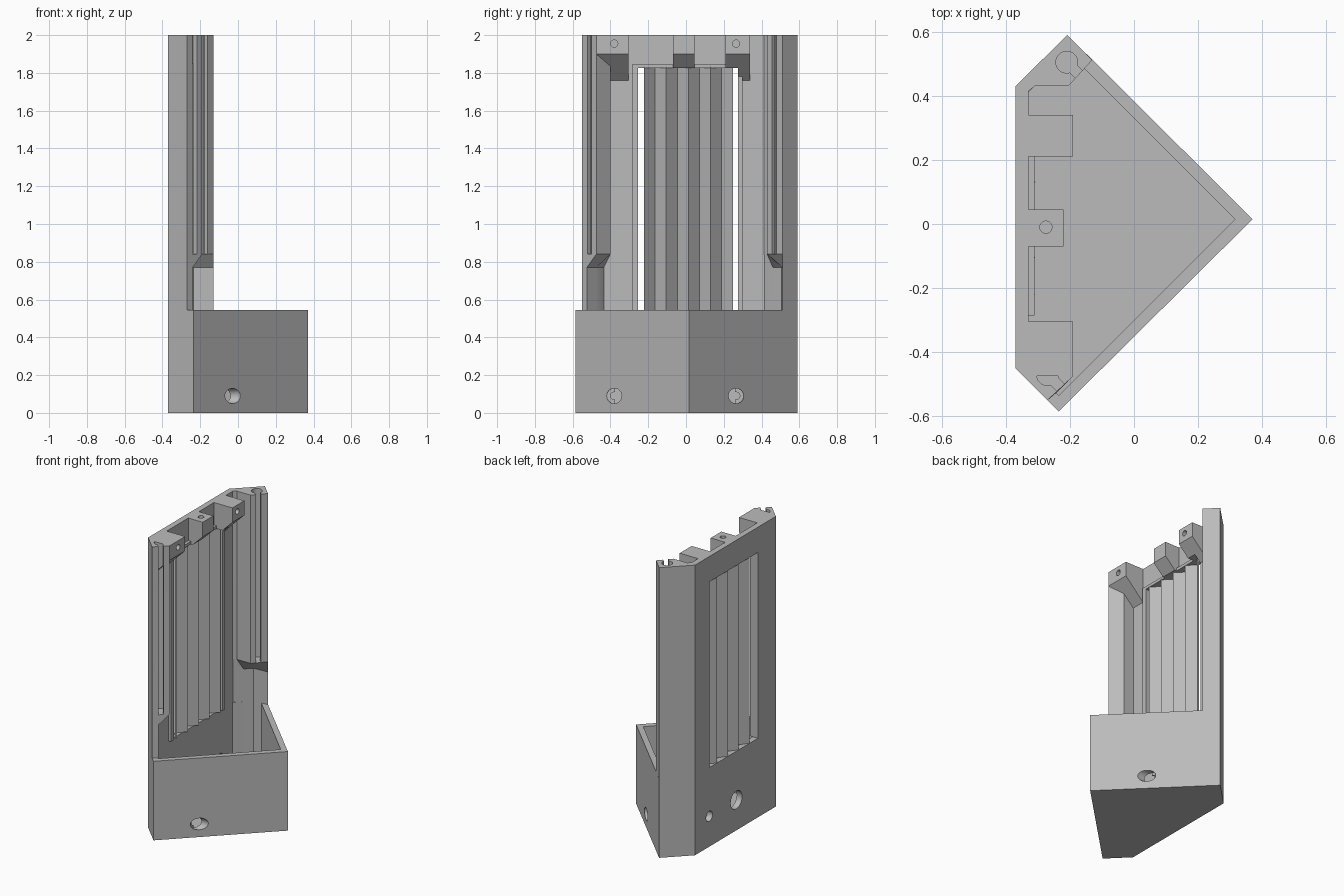
import bpy, bmesh, math
from mathutils import Matrix, Vector

if "Cube" in bpy.data.objects:
    bpy.data.objects.remove(bpy.data.objects["Cube"], do_unlink=True)

GREY = bpy.data.materials.new("light_grey_plastic")
GREY.use_nodes = True
colour = (0.5, 0.5, 0.5, 1)
GREY.diffuse_color = colour
GREY.node_tree.nodes["Principled BSDF"].inputs["Base Color"].default_value = colour


def finish(name, bm):
    bmesh.ops.recalc_face_normals(bm, faces=bm.faces)
    mesh = bpy.data.meshes.new(name)
    bm.to_mesh(mesh)
    bm.free()
    mesh.materials.append(GREY)
    ob = bpy.data.objects.new(name, mesh)
    bpy.context.scene.collection.objects.link(ob)
    return ob


def loft(name, layers):
    """Stack equal-sized outlines [(points, z), ...] into a solid."""
    bm = bmesh.new()
    rings = [[bm.verts.new((x, y, z)) for x, y in pts] for pts, z in layers]
    bm.faces.new(rings[0])
    bm.faces.new(rings[-1])
    for a, b in zip(rings, rings[1:]):
        for i in range(len(a)):
            j = (i + 1) % len(a)
            bm.faces.new((a[i], a[j], b[j], b[i]))
    return finish(name, bm)


def prism(name, pts, z0, z1):
    return loft(name, [(pts, z0), (pts, z1)])


def box(name, x0, x1, y0, y1, z0, z1):
    return prism(name, [(x0, y0), (x1, y0), (x1, y1), (x0, y1)], z0, z1)


def rod(name, centre, radius, length, axis="X"):
    bm = bmesh.new()
    turn = Matrix.Rotation(math.pi / 2, 4, "Y") if axis == "X" else Matrix()
    bmesh.ops.create_cone(bm, cap_ends=True, segments=32, radius1=radius, radius2=radius,
                          depth=length, matrix=Matrix.Translation(centre) @ turn)
    return finish(name, bm)


def cut(target, *cutters):
    for c in cutters:
        mod = target.modifiers.new("cut", "BOOLEAN")
        mod.operation, mod.solver, mod.object = "DIFFERENCE", "EXACT", c
        bpy.context.view_layer.objects.active = target
        bpy.ops.object.modifier_apply(modifier=mod.name)
        bpy.data.objects.remove(c, do_unlink=True)


BACK, INNER = -0.37, -0.33
RIM_Z, TOP = 0.545, 2.0
WIN_Y0, WIN_Y1, WIN_TOP = -0.255, 0.275, 1.825


def window_cutter():
    return box("window_cutter", -0.5, 0, WIN_Y0, WIN_Y1, RIM_Z, WIN_TOP)


def back_holes():
    return [rod("bore", (-0.36, 0.275, 0.21), 0.035, 0.2),
            rod("bore", (-0.36, -0.02, 0.21), 0.062, 0.2)]


# Hollow corner box
outer = [(BACK, 0.43), (-0.208, 0.59), (0.37, 0.015), (-0.235, -0.585), (BACK, -0.45)]
inner = [(INNER, 0.41), (-0.205, 0.535), (0.315, 0.015), (-0.235, -0.535), (INNER, -0.44)]
corner_box = prism("corner_box", outer, 0, RIM_Z)
cut(corner_box, prism("hollow", inner, 0.04, 1), *back_holes())
for y, x in ((-0.38, -0.025), (0.265, 0.12)):
    cut(corner_box, rod("bore", (x + 0.05, y, 0.09), 0.04, 0.2),
        rod("bore", (x, y, 0.09), 0.02, 0.3))

# Back plate above the box, with the window opening
back_plate = box("back_plate", BACK, INNER, -0.45, 0.43, RIM_Z, TOP)
cut(back_plate, window_cutter())

# Thin raised frame round the window
box("frame_top", INNER, -0.31, -0.285, 0.30, WIN_TOP, 1.845)
box("frame_right", INNER, -0.31, -0.285, WIN_Y0, RIM_Z, WIN_TOP)
box("frame_left", INNER, -0.31, WIN_Y1, 0.30, RIM_Z, WIN_TOP)

# Zigzag louvre
front = [(-0.312 - 0.058 * (i % 2) + 0.004, -0.222 + 0.0587 * i) for i in range(9)]
rear = [(max(x - 0.016, BACK), y) for x, y in reversed(front)]
prism("louvre", front + rear, RIM_Z, WIN_TOP + 0.005)


def keyhole(cx, cy):
    """Round channel with a slot opening towards +x -y."""
    mid, gap = -math.pi / 4, 0.5
    pts = [(cx + 0.034 * math.cos(a), cy + 0.034 * math.sin(a))
           for a in (mid + gap + (2 * math.pi - 2 * gap) * i / 24 for i in range(25))]
    reach = 0.07
    pts += [(x + reach, y - reach) for x, y in (pts[-1], pts[0])]
    return prism("channel", pts, 0.84, 2.1)


# End columns, undercut at the bottom, each with a keyhole channel
edge = [(BACK, -0.45), (-0.27, -0.55)]
right_top = edge + [(-0.19, -0.475), (-0.255, -0.40), (INNER, -0.40), (BACK, -0.40)]
right_low = edge + [(-0.24, -0.525), (-0.29, -0.475), (INNER, -0.435), (BACK, -0.40)]
edge = [(BACK, 0.43), (-0.208, 0.59), (-0.13, 0.512)]
left_top = edge + [(-0.205, 0.43), (-0.31, 0.43), (-0.335, 0.41), (BACK, 0.41)]
left_low = edge + [(-0.235, 0.505), (-0.28, 0.46), (-0.335, 0.41), (BACK, 0.41)]
for name, low, top, centre in (("right_column", right_low, right_top, (-0.27, -0.47)),
                               ("left_column", left_low, left_top, (-0.21, 0.505))):
    column = loft(name, [(low, 0.04), (low, 0.77), (top, 0.84), (top, TOP)])
    cut(column, keyhole(*centre))


# Mounting blocks along the top, with sloping undersides
def block(name, y0, y1, reach):
    depth = reach - INNER
    profile = [(INNER, TOP), (reach, TOP), (reach, 1.9), (INNER, 1.9 - depth)]
    bm = bmesh.new()
    face = bm.faces.new([bm.verts.new((x, y0, z)) for x, z in profile])
    new = bmesh.ops.extrude_face_region(bm, geom=[face])["geom"]
    bmesh.ops.translate(bm, vec=Vector((0, y1 - y0, 0)),
                        verts=[v for v in new if isinstance(v, bmesh.types.BMVert)])
    return finish(name, bm)


right_block = block("right_block", -0.475, -0.305, -0.19)
cut(right_block, rod("bore", (-0.2, -0.38, 1.955), 0.019, 0.2))
left_block = block("left_block", 0.21, 0.34, -0.19)
cut(left_block, window_cutter(), rod("bore", (-0.2, 0.265, 1.955), 0.019, 0.2))
middle_block = block("middle_block", -0.07, 0.045, -0.22)
cut(middle_block, window_cutter(), rod("bore", (-0.275, -0.01, 2), 0.019, 0.16, "Z"))

# Keep edges crisp, smooth only the round bores
bpy.ops.object.select_all(action="DESELECT")
for ob in bpy.context.scene.objects:
    if ob.type == "MESH" and GREY.name in ob.data.materials:
        ob.select_set(True)
        bpy.context.view_layer.objects.active = ob
bpy.ops.object.shade_smooth_by_angle(angle=math.radians(25))
